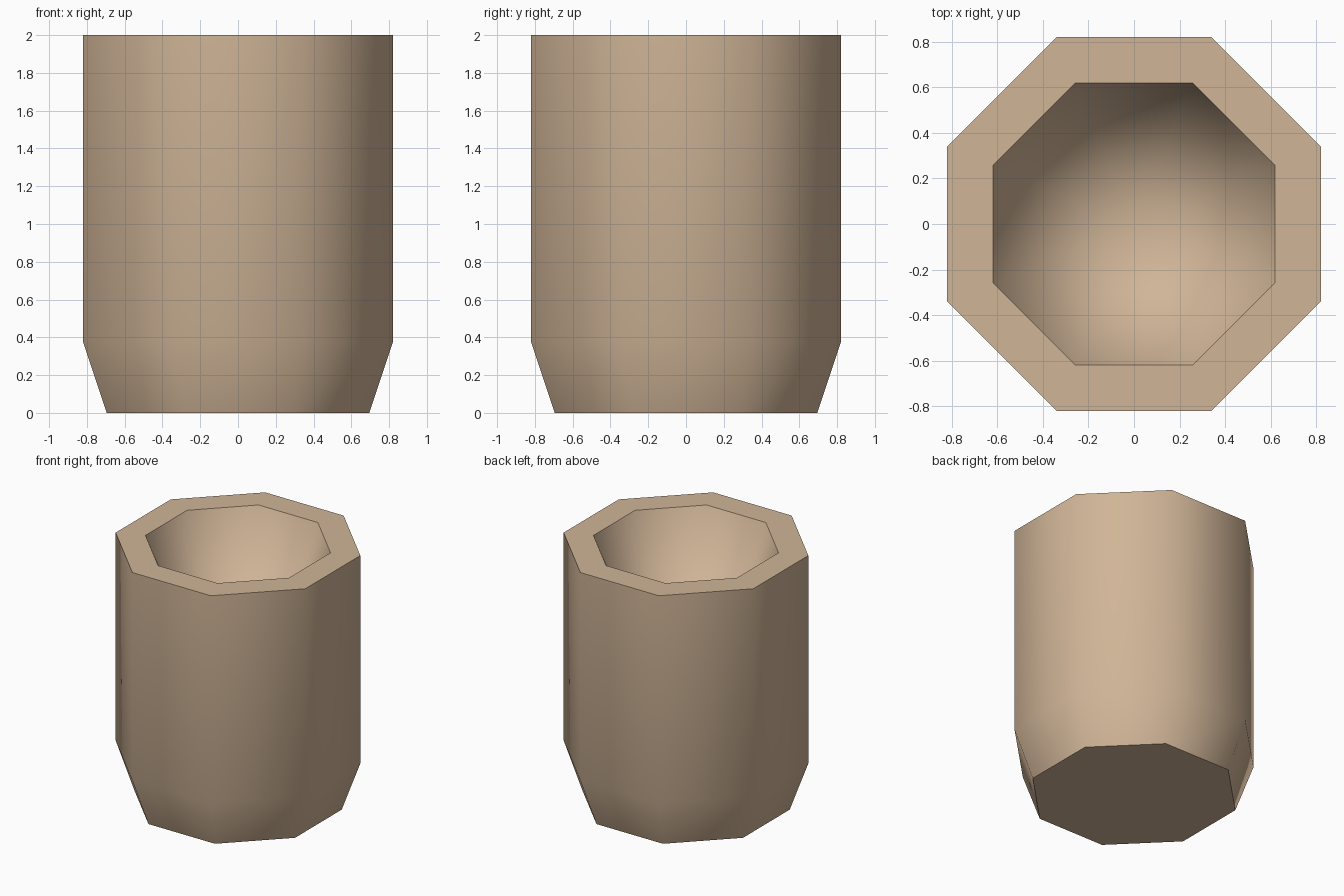
import bpy, bmesh, math

if "Cube" in bpy.data.objects:
    bpy.data.objects.remove(bpy.data.objects["Cube"])

SIDES = 8
K = 1 / math.cos(math.pi / SIDES)  # flat-to-flat radius -> corner radius

bm = bmesh.new()


def ring(radius, z):
    """Octagon ring with its flats facing the axes."""
    return [bm.verts.new((radius * K * math.cos((i + 0.5) * math.tau / SIDES),
                          radius * K * math.sin((i + 0.5) * math.tau / SIDES), z))
            for i in range(SIDES)]


# Outer foot, shoulder and rim, then inner lip
rings = [ring(0.695, 0), ring(0.82, 0.375), ring(0.82, 2), ring(0.62, 2)]
for a, b in zip(rings, rings[1:]):
    for i in range(SIDES):
        j = (i + 1) % SIDES
        bm.faces.new((a[i], a[j], b[j], b[i]))

# Base plate
bm.faces.new(list(reversed(rings[0])))

# Tapered hollow running down to a point
tip = bm.verts.new((0, 0, 0.5))
for i in range(SIDES):
    bm.faces.new((rings[-1][i], rings[-1][(i + 1) % SIDES], tip))

bmesh.ops.recalc_face_normals(bm, faces=bm.faces)
mesh = bpy.data.meshes.new("octagonal_cup")
bm.to_mesh(mesh)
bm.free()

cup = bpy.data.objects.new("octagonal_cup", mesh)
bpy.context.collection.objects.link(cup)

# Single tan clay colour
clay = bpy.data.materials.new("tan_clay")
clay.diffuse_color = (0.63, 0.46, 0.31, 1)
clay.use_nodes = True
clay.node_tree.nodes["Principled BSDF"].inputs["Base Color"].default_value = clay.diffuse_color
mesh.materials.append(clay)

# Smooth around the sides, sharp at rim and base
bpy.context.view_layer.objects.active = cup
cup.select_set(True)
bpy.ops.object.shade_smooth_by_angle(angle=math.radians(60))
